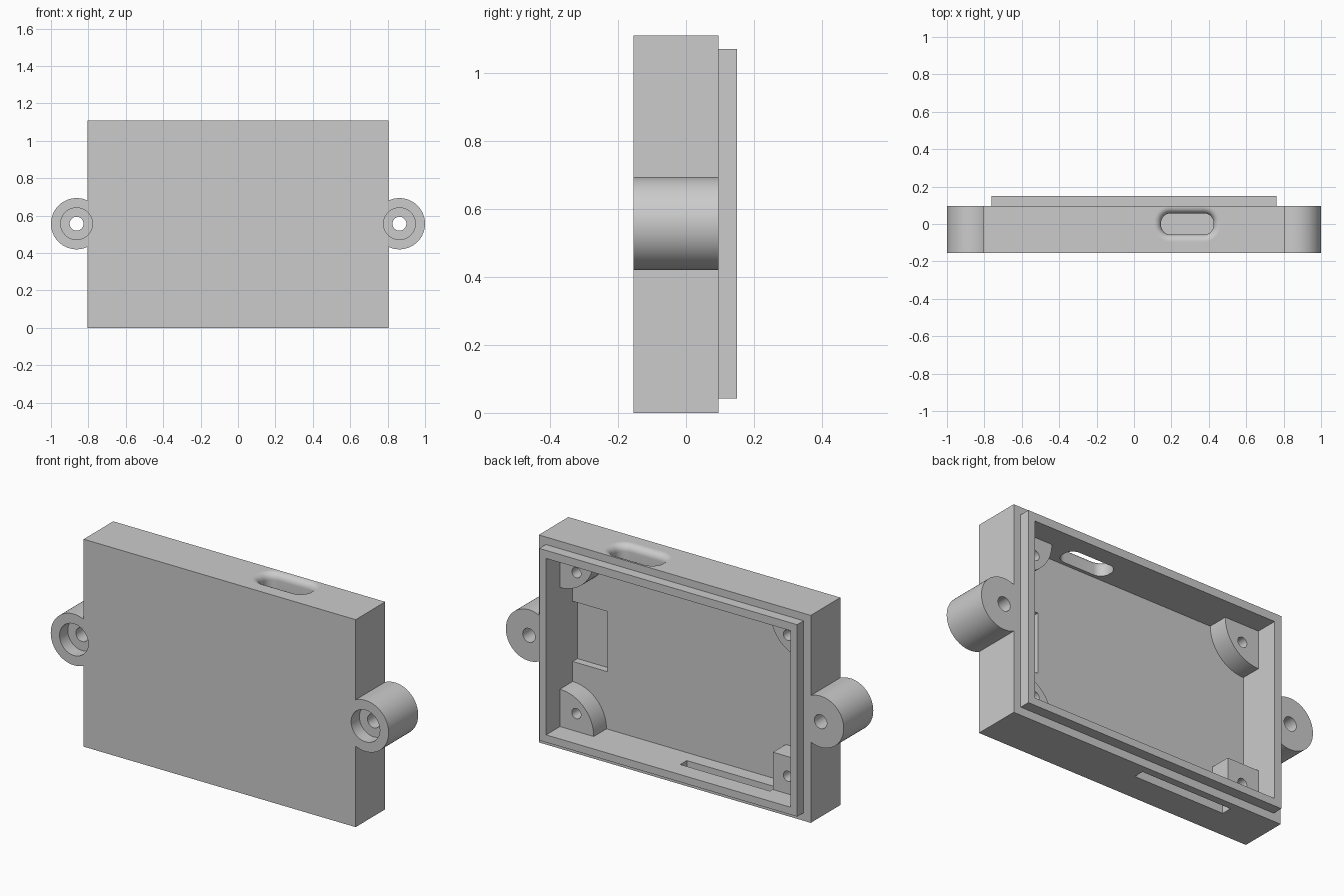
import bpy, bmesh
from math import sin, cos, pi, radians, acos

W, H = 0.805, 1.11              # case half width and height
FRONT, BACK, LIP = -0.155, 0.095, 0.15
FLOOR = -0.075                  # inner face of the front plate
IN_X, IN_LOW, IN_HIGH = 0.723, 0.083, 1.027
EAR_X, EAR_Z, EAR_R = 0.863, 0.557, 0.137

start = bpy.data.objects.get("Cube")
if start:
    bpy.data.objects.remove(start)

grey = bpy.data.materials.new("plain_grey")
grey.use_nodes = True
grey.diffuse_color = (0.6, 0.6, 0.6, 1)
grey.node_tree.nodes["Principled BSDF"].inputs["Base Color"].default_value = (0.6, 0.6, 0.6, 1)


def loft(name, rings):
    """Closed solid through rings that have equal point counts."""
    bm = bmesh.new()
    loops = [[bm.verts.new(p) for p in ring] for ring in rings]
    for a, b in zip(loops, loops[1:]):
        for i in range(len(a)):
            j = (i + 1) % len(a)
            bm.faces.new((a[i], a[j], b[j], b[i]))
    bm.faces.new(loops[0])
    bm.faces.new(loops[-1])
    bmesh.ops.recalc_face_normals(bm, faces=bm.faces)
    mesh = bpy.data.meshes.new(name)
    bm.to_mesh(mesh)
    bm.free()
    mesh.materials.append(grey)
    obj = bpy.data.objects.new(name, mesh)
    bpy.context.collection.objects.link(obj)
    return obj


def prism(name, outline, y0, y1):
    """Outline in x and z, extruded along y."""
    return loft(name, [[(x, y, z) for x, z in outline] for y in (y0, y1)])


def box(name, x0, x1, y0, y1, z0, z1):
    return prism(name, [(x0, z0), (x1, z0), (x1, z1), (x0, z1)], y0, y1)


def arc(x, z, r, a0, a1, steps):
    return [(x + r * cos(a0 + (a1 - a0) * i / steps),
             z + r * sin(a0 + (a1 - a0) * i / steps)) for i in range(steps + 1)]


def rod(name, x, z, r, y0, y1):
    return prism(name, arc(x, z, r, 0, 2 * pi, 48)[:-1], y0, y1)


def combine(target, tool, operation="DIFFERENCE"):
    tool.hide_render = True
    mod = target.modifiers.new("cut", "BOOLEAN")
    mod.operation, mod.solver, mod.object = operation, "EXACT", tool
    bpy.context.view_layer.objects.active = target
    bpy.ops.object.modifier_apply(modifier=mod.name)
    bpy.data.objects.remove(tool)


# Case body with a round mounting ear on each side
reach = acos((W - EAR_X) / EAR_R)
ear = arc(EAR_X, EAR_Z, EAR_R, -reach, reach, 40)
right_side = [(W, 0)] + ear + [(W, H)]
left_side = [(-x, z) for x, z in reversed(right_side)]
case = prism("case_shell", right_side + left_side, FRONT, BACK)

# Raised lip around the open back, then the cavity
combine(case, box("lip", -0.763, 0.763, 0.0, LIP, 0.043, 1.07), "UNION")
combine(case, box("cavity", -IN_X, IN_X, FLOOR, 0.3, IN_LOW, IN_HIGH))

# Shallow pocket in the floor and thin card slot in the bottom wall
combine(case, box("pocket", 0.516, IN_X, -0.115, 0.0, 0.39, 0.712))
combine(case, box("card_slot", -0.535, -0.005, 0.0, 0.055, -0.1, 0.15))

# Counterbored screw holes through the ears
for side in (-1, 1):
    combine(case, rod("ear_bore", side * EAR_X, EAR_Z, 0.085, -0.3, FRONT + 0.07))
    combine(case, rod("ear_hole", side * EAR_X, EAR_Z, 0.037, -0.3, 0.3))


# Rounded port opening in the top wall, with a filleted rim
def port_ring(grow, z):
    cx, hx, hy, r = 0.285, 0.14, 0.057, 0.05
    ring = []
    for k, (sx, sy) in enumerate([(1, 1), (-1, 1), (-1, -1), (1, -1)]):
        ring += arc(cx + sx * (hx - r), sy * (hy - r), r + grow,
                    k * pi / 2, (k + 1) * pi / 2, 10)
    return [(x, y, z) for x, y in ring]


rim = 0.036
rings = [port_ring(0, IN_HIGH - 0.1)]
for i in range(9):
    t = i * pi / 16
    rings.append(port_ring(rim * (1 - cos(t)), H - rim * (1 - sin(t))))
rings.append(port_ring(rim, H + 0.05))
combine(case, loft("port", rings))

# Screw posts in the corners; the one beside the card slot is square
parts = [case]
size, sink, post_top = 0.2, 0.02, 0.033
for sx, x_name in ((1, "left"), (-1, "right")):
    for sz, z_name, z0 in ((1, "lower", IN_LOW), (-1, "upper", IN_HIGH)):
        if sx < 0 and sz > 0:
            curve = [(size - 0.015, 0), (size - 0.015, size), (0, size)]
        else:
            curve = arc(0, 0, size, 0, pi / 2, 16)
        outline = [(-sink, -sink), (curve[0][0], -sink)] + curve + [(-sink, curve[-1][1])]
        post = prism(f"{z_name}_{x_name}_post",
                     [(sx * (IN_X - dx), z0 + sz * dz) for dx, dz in outline],
                     FLOOR - sink, post_top)
        combine(post, rod("post_hole", sx * (IN_X - 0.097), z0 + sz * 0.095,
                          0.027, FLOOR, 0.3))
        parts.append(post)

# Smooth the round surfaces and keep flat ones crisp
bpy.ops.object.select_all(action="DESELECT")
for obj in parts:
    obj.select_set(True)
bpy.context.view_layer.objects.active = case
bpy.ops.object.shade_smooth_by_angle(angle=radians(35))
for face in case.data.polygons:
    if abs(face.normal.z) > 0.9999:
        face.use_smooth = False
